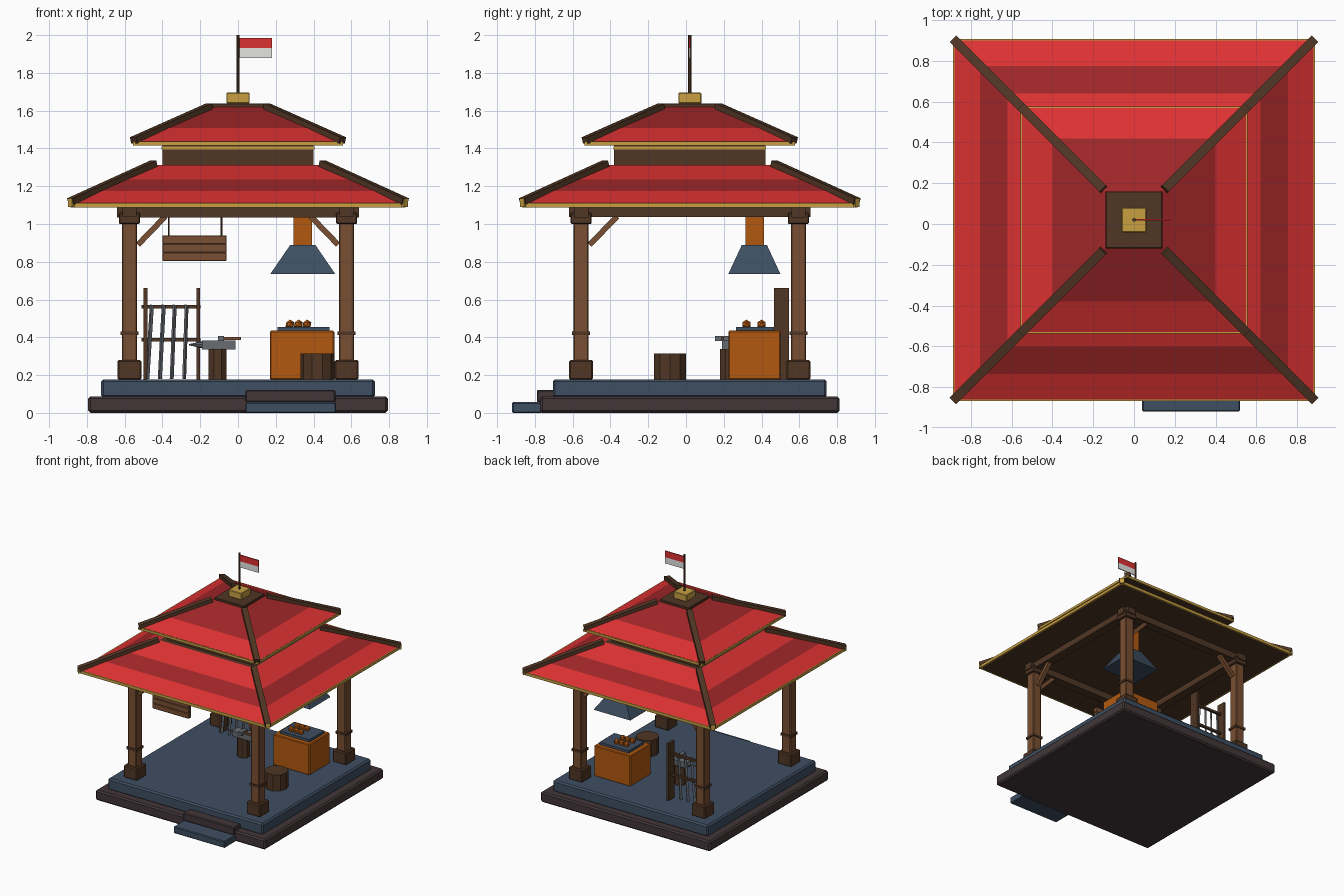
import bpy, bmesh, math
from mathutils import Vector, Matrix

if "Cube" in bpy.data.objects:
    bpy.data.objects.remove(bpy.data.objects["Cube"])

CY = 0.02  # the pavilion is slightly behind the origin, the step sticks out in front


def material(name, r, g, b):
    m = bpy.data.materials.new(name)
    lin = [((c / 255 + 0.055) / 1.055) ** 2.4 for c in (r, g, b)]
    m.diffuse_color = (*lin, 1)
    m.use_nodes = True
    m.node_tree.nodes["Principled BSDF"].inputs["Base Color"].default_value = m.diffuse_color
    return m


RED = material("roof red", 220, 49, 50)
DARK_RED = material("dark red", 159, 38, 40)
GOLD = material("gold", 200, 160, 66)
DARK = material("dark wood", 80, 54, 36)
WOOD = material("wood", 122, 79, 50)
BLUE = material("slate blue", 62, 78, 98)
STONE = material("brown stone", 66, 54, 56)
ORANGE = material("burnt orange", 178, 89, 16)
WHITE = material("white", 228, 228, 226)
METAL = material("grey metal", 104, 108, 114)


def finish(bm, name, *mats, bevel=0):
    bmesh.ops.recalc_face_normals(bm, faces=bm.faces)
    me = bpy.data.meshes.new(name)
    bm.to_mesh(me)
    bm.free()
    for m in mats:
        me.materials.append(m)
    ob = bpy.data.objects.new(name, me)
    bpy.context.collection.objects.link(ob)
    if bevel:
        mod = ob.modifiers.new("bevel", 'BEVEL')
        mod.width, mod.segments = bevel, 1
    return ob


def box(name, c, s, mat, bevel=0, rot=None):
    bm = bmesh.new()
    M = Matrix.Translation(c) @ (rot or Matrix()) @ Matrix.Diagonal((*s, 1))
    bmesh.ops.create_cube(bm, size=1, matrix=M)
    return finish(bm, name, mat, bevel=bevel)


def span(name, x, y, z, mat, bevel=0):
    """Box from its x, y and z ranges."""
    r = (x, y, z)
    return box(name, [(a + b) / 2 for a, b in r], [b - a for a, b in r], mat, bevel)


def square(name, half, z, mat, bevel=0):
    return span(name, (-half, half), (CY - half, CY + half), z, mat, bevel)


def bar(name, p, q, w, h, mat):
    """Straight bar between two points."""
    p, q = Vector(p), Vector(q)
    rot = (q - p).to_track_quat('X', 'Z').to_matrix().to_4x4()
    return box(name, (p + q) / 2, ((q - p).length, w, h), mat, rot=rot)


def cylinder(name, c, r, z0, z1, n, mat, turn=0.0, r2=None):
    bm = bmesh.new()
    M = Matrix.Translation((c[0], c[1], (z0 + z1) / 2)) @ Matrix.Rotation(turn, 4, 'Z')
    bmesh.ops.create_cone(bm, cap_ends=True, segments=n, radius1=r,
                          radius2=r if r2 is None else r2, depth=z1 - z0, matrix=M)
    return finish(bm, name, mat)


def stack(name, c, rings, mats, band):
    """Rectangular rings (half x, half y, z) skinned together; band = material index per layer, cap last."""
    bm = bmesh.new()
    loops = [[bm.verts.new((c[0] + sx * hx, c[1] + sy * hy, z))
              for sx, sy in ((-1, -1), (1, -1), (1, 1), (-1, 1))] for hx, hy, z in rings]
    for k, (a, b) in enumerate(zip(loops, loops[1:])):
        for i in range(4):
            j = (i + 1) % 4
            bm.faces.new((a[i], a[j], b[j], b[i])).material_index = band[k]
    bm.faces.new(loops[0][::-1]).material_index = band[-1]
    bm.faces.new(loops[-1]).material_index = band[-1]
    return finish(bm, name, *mats)


# stone base, floor and steps
square("base", 0.793, (0, 0.087), STONE, 0.012)
square("floor", 0.725, (0.08, 0.178), BLUE, 0.012)
span("lower_step", (0.04, 0.52), (-0.92, -0.76), (0, 0.057), BLUE, 0.006)
span("upper_step", (0.04, 0.515), (-0.79, -0.68), (0.057, 0.122), STONE, 0.006)

# corner posts
P = 0.575
for sx in (-1, 1):
    for sy in (-1, 1):
        x, y = sx * P, CY + sy * P
        for part, w, z0, z1, m, bv in (("post", 0.08, 0.2, 1.05, WOOD, 0.006),
                                       ("post_foot", 0.127, 0.175, 0.28, DARK, 0.008),
                                       ("post_ring", 0.095, 0.412, 0.432, DARK, 0),
                                       ("post_capital", 0.112, 1.0, 1.06, DARK, 0.006)):
            box(part, (x, y, (z0 + z1) / 2), (w, w, z1 - z0), m, bv)
        # diagonal braces
        bar("brace_x", (sx * 0.53, y, 0.89), (sx * 0.385, y, 1.04), 0.035, 0.03, WOOD)
        if sy < 0:
            bar("brace_y", (x, CY - 0.53, 0.89), (x, CY - 0.385, 1.04), 0.035, 0.03, WOOD)

# top beams
for s in (-1, 1):
    box("beam_x", (0, CY + s * P, 1.063), (1.28, 0.075, 0.055), DARK)
    box("beam_y", (s * P, CY, 1.062), (0.075, 1.28, 0.052), DARK)

# two roof tiers with banded tiles
stack("lower_roof", (0, CY), [(h, h, z) for h, z in
      ((0.88, 1.09), (0.88, 1.112), (0.755, 1.175), (0.62, 1.235), (0.44, 1.312))],
      (RED, DARK_RED, DARK), (2, 0, 1, 0, 2))
square("roof_wall", 0.4, (1.29, 1.42), DARK)
stack("upper_roof", (0, CY), [(h, h, z) for h, z in
      ((0.55, 1.415), (0.55, 1.437), (0.4, 1.508), (0.14, 1.62))],
      (RED, DARK_RED, DARK), (2, 0, 1, 2))


# gold edge trims, hip ridges and corner tips
def trim(name, half, z0, z1, t=0.012):
    for s in (-1, 1):
        for across in (0, 1):
            size = (2 * half, t, z1 - z0) if across else (t, 2 * half, z1 - z0)
            off = s * (half - t / 2)
            box(name, (0 if across else off, CY + (off if across else 0), (z0 + z1) / 2), size, GOLD)


trim("lower_eave_trim", 0.888, 1.088, 1.112)
trim("upper_eave_trim", 0.557, 1.415, 1.436)
trim("wall_trim", 0.404, 1.395, 1.41)
for sx in (-1, 1):
    for sy in (-1, 1):
        for name, a, za, b, zb in (("lower_hip", 0.885, 1.12, 0.445, 1.32),
                                   ("upper_hip", 0.553, 1.443, 0.15, 1.622)):
            bar(name, (sx * a, CY + sy * a, za), (sx * b, CY + sy * b, zb), 0.045, 0.034, DARK)
        turn = Matrix.Rotation(math.pi / 4, 4, 'Z')
        box("eave_tip", (sx * 0.878, CY + sy * 0.878, 1.112), (0.03, 0.03, 0.046), GOLD, rot=turn)

# roof cap, pole and flag
square("roof_cap", 0.14, (1.605, 1.638), DARK, 0.004)
square("finial", 0.061, (1.638, 1.695), GOLD, 0.004)
cylinder("flag_pole", (0, CY), 0.009, 1.69, 2.0, 8, DARK)
span("flag_top", (0.005, 0.18), (CY - 0.004, CY + 0.004), (1.932, 1.985), RED)
span("flag_bottom", (0.005, 0.18), (CY - 0.004, CY + 0.004), (1.88, 1.932), WHITE)

# forge with coals, hood and flue
span("forge", (0.17, 0.51), (0.225, 0.5), (0.175, 0.435), ORANGE, 0.006)
span("forge_plate", (0.208, 0.484), (0.265, 0.465), (0.43, 0.456), BLUE)
for i in range(3):
    for j in range(2):
        bm = bmesh.new()
        bmesh.ops.create_icosphere(bm, subdivisions=1, radius=0.026, matrix=Matrix.Translation(
            (0.275 + 0.045 * i, 0.32 + 0.08 * j, 0.468)))
        finish(bm, "coal", ORANGE)
stack("hood", (0.343, 0.362), [(0.172, 0.138, 0.735), (0.066, 0.066, 0.89)], (BLUE,), (0, 0))
span("flue", (0.293, 0.393), (0.314, 0.414), (0.88, 1.095), ORANGE)

# tub
cylinder("tub", (0.42, -0.085), 0.09, 0.175, 0.315, 10, DARK, math.pi / 2)

# anvil on its stump, with a hammer
AX, AY = -0.108, 0.228
cylinder("anvil_stump", (AX, AY), 0.051, 0.175, 0.338, 8, DARK, math.pi / 8)
span("anvil_body", (-0.19, -0.012), (AY - 0.038, AY + 0.038), (0.336, 0.382), METAL)
bm = bmesh.new()
bmesh.ops.create_cone(bm, cap_ends=True, segments=8, radius1=0.02, radius2=0.003, depth=0.075,
                      matrix=Matrix.Translation((-0.222, AY, 0.361)) @ Matrix.Rotation(-math.pi / 2, 4, 'Y'))
finish(bm, "anvil_horn", METAL)
span("hammer_head", (-0.105, -0.075), (AY - 0.075, AY + 0.005), (0.38, 0.408), METAL)
bar("hammer_handle", (-0.08, AY - 0.035, 0.394), (0.015, AY - 0.035, 0.394), 0.014, 0.014, WOOD)

# weapon rack with leaning blades
for x in (-0.49, -0.21):
    span("rack_post", (x - 0.01, x + 0.01), (0.465, 0.545), (0.175, 0.66), DARK)
for z in (0.387, 0.562):
    span("rack_rail", (-0.51, -0.198), (0.495, 0.515), (z - 0.009, z + 0.009), DARK)
for top, low in ((-0.456, -0.48), (-0.393, -0.414), (-0.335, -0.351), (-0.272, -0.285)):
    bar("blade", (low, 0.472, 0.18), (top, 0.49, 0.572), 0.012, 0.018, METAL)

# hanging plank sign
SY = CY - P
for k in range(3):
    z = 0.805 + 0.045 * k
    span("sign_plank", (-0.4, -0.06), (SY - 0.018, SY + 0.018), (z, z + 0.0445), WOOD, 0.003)
for x in (-0.367, -0.087):
    cylinder("sign_rope", (x, SY), 0.005, 0.935, 1.045, 6, DARK)
